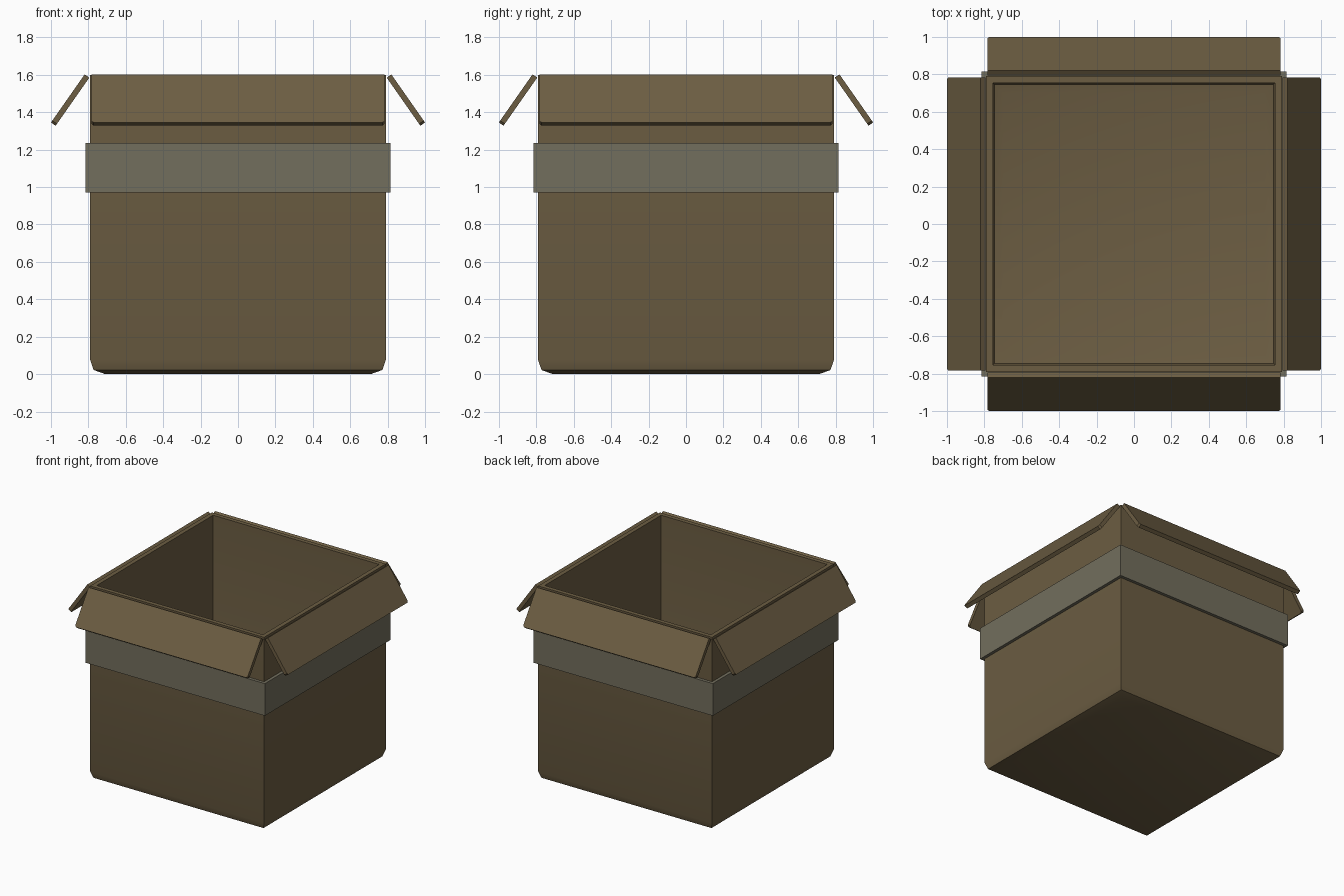
import bpy, bmesh, math
from mathutils import Matrix

if "Cube" in bpy.data.objects:
    bpy.data.objects.remove(bpy.data.objects["Cube"])


def material(name, rgb):
    m = bpy.data.materials.new(name)
    m.diffuse_color = (*rgb, 1)
    m.use_nodes = True
    m.node_tree.nodes["Principled BSDF"].inputs["Base Color"].default_value = m.diffuse_color
    return m


card = material("cardboard", (0.15, 0.11, 0.055))
tape = material("tape", (0.17, 0.157, 0.11))


def finish(name, bm, mat, smooth=False):
    bmesh.ops.recalc_face_normals(bm, faces=bm.faces)
    me = bpy.data.meshes.new(name)
    bm.to_mesh(me)
    bm.free()
    me.materials.append(mat)
    ob = bpy.data.objects.new(name, me)
    bpy.context.collection.objects.link(ob)
    if smooth:
        bpy.ops.object.select_all(action='DESELECT')
        ob.select_set(True)
        bpy.context.view_layer.objects.active = ob
        bpy.ops.object.shade_smooth_by_angle(angle=math.radians(30))
    return ob


def square_loft(profile, closed):
    """Sweep a (half width, height) profile around a square."""
    bm = bmesh.new()
    rings = [[bm.verts.new((sx * r, sy * r, z))
              for sx, sy in ((-1, -1), (1, -1), (1, 1), (-1, 1))] for r, z in profile]
    pairs = list(zip(rings, rings[1:]))
    if closed:
        pairs.append((rings[-1], rings[0]))
    else:
        bm.faces.new(rings[0])
        bm.faces.new(rings[-1])
    for a, b in pairs:
        for i in range(4):
            j = (i + 1) % 4
            bm.faces.new((a[i], a[j], b[j], b[i]))
    return bm


# Box body: rounded bottom edges, open top, thin walls and floor
body = [(0.71, 0), (0.772, 0.022), (0.79, 0.075), (0.79, 1.6),
        (0.755, 1.6), (0.755, 0.085), (0.745, 0.048), (0.70, 0.033)]
finish("box_body", square_loft(body, False), card, True)

# Tape band around the box
band = [(0.79, 0.972), (0.815, 0.972), (0.815, 1.236), (0.79, 1.236)]
finish("tape_band", square_loft(band, True), tape)

# Four flaps folded outward
section = [(0.82, 1.602), (1.0, 1.345), (0.975, 1.328), (0.795, 1.585)]
for k, side in enumerate(("right", "back", "left", "front")):
    bm = bmesh.new()
    ends = [[bm.verts.new((x, y, z)) for x, z in section] for y in (-0.784, 0.784)]
    for e in ends:
        bm.faces.new(e)
    for i in range(4):
        j = (i + 1) % 4
        bm.faces.new((ends[0][i], ends[0][j], ends[1][j], ends[1][i]))
    # Slightly clipped outer corners
    corners = [e for e in bm.edges
               if {e.verts[0], e.verts[1]} in ({ends[0][1], ends[0][2]}, {ends[1][1], ends[1][2]})]
    bmesh.ops.bevel(bm, geom=corners, offset=0.012, segments=1, affect='EDGES')
    bmesh.ops.rotate(bm, verts=bm.verts, cent=(0, 0, 0),
                     matrix=Matrix.Rotation(k * math.pi / 2, 3, 'Z'))
    finish(side + "_flap", bm, card)
